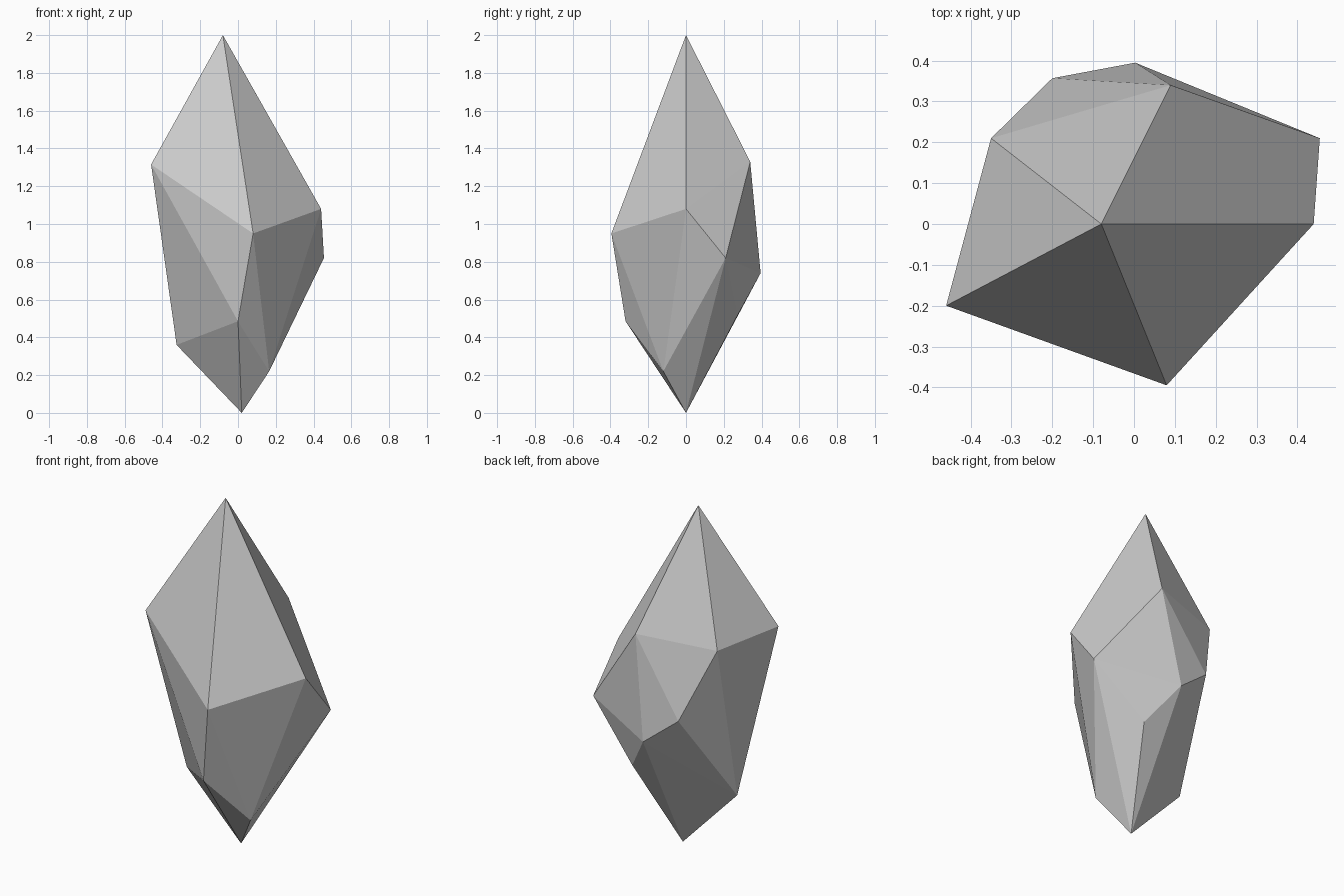
import bpy, bmesh

if "Cube" in bpy.data.objects:
    bpy.data.objects.remove(bpy.data.objects["Cube"])

# Faceted crystal: tip, upper girdle, lower girdle and foot, wrapped in a convex skin
tip = [(-0.08, 0, 2)]
upper_girdle = [(-0.46, -0.2, 1.315), (0.08, -0.395, 0.95), (0.44, 0, 1.08),
                (0.455, 0.21, 0.82), (0.09, 0.34, 1.33), (-0.35, 0.21, 1.297)]
lower_girdle = [(-0.2, 0.357, 0.90), (0.003, 0.395, 0.74), (0.158, 0.272, 0.515),
                (0.165, -0.12, 0.22), (0, -0.32, 0.485), (-0.325, -0.01, 0.36)]
foot = [(0.02, 0, 0)]

bm = bmesh.new()
for p in tip + upper_girdle + lower_girdle + foot:
    bm.verts.new(p)
bmesh.ops.convex_hull(bm, input=list(bm.verts))
bmesh.ops.recalc_face_normals(bm, faces=list(bm.faces))

mesh = bpy.data.meshes.new("crystal")
bm.to_mesh(mesh)
bm.free()
crystal = bpy.data.objects.new("crystal", mesh)
bpy.context.collection.objects.link(crystal)
